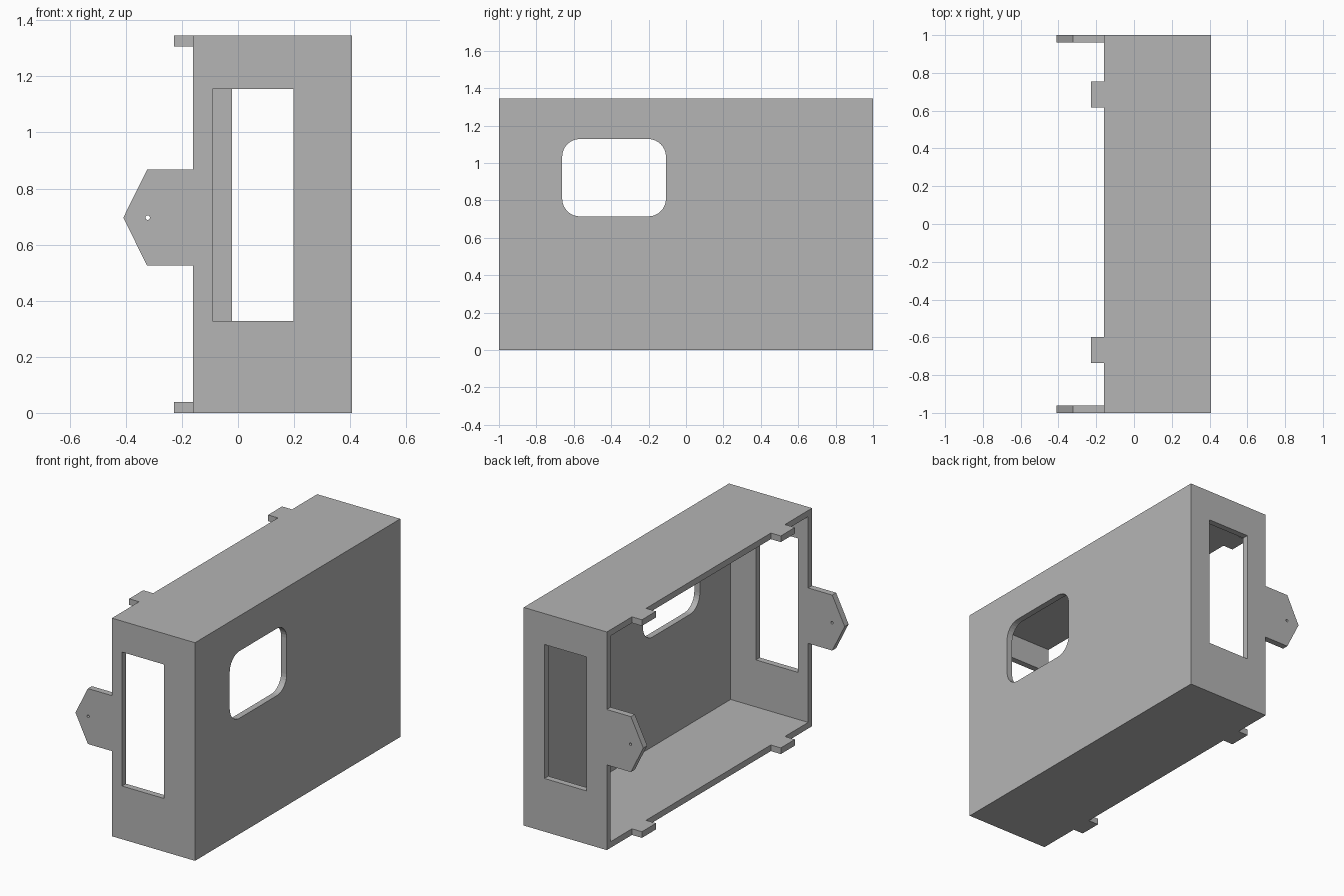
import bpy, bmesh, math

cube = bpy.data.objects.get("Cube")
if cube:
    bpy.data.objects.remove(cube, do_unlink=True)

grey = bpy.data.materials.new("plain grey")
grey.use_nodes = True
colour = (0.46, 0.46, 0.46, 1)
grey.diffuse_color = colour
grey.node_tree.nodes["Principled BSDF"].inputs["Base Color"].default_value = colour

BACK, FRONT, H, T = -0.16, 0.407, 1.345, 0.038   # open rim, closed face, height, wall
MID = 0.696                                      # height of the pointed tabs


def prism(name, outline, axis, lo, hi):
    """Extrude a 2D outline along one axis (0 = x, 1 = y, 2 = z)."""
    bm = bmesh.new()

    def vert(p, d):
        co = list(p)
        co.insert(axis, d)
        return bm.verts.new(co)

    face = bm.faces.new([vert(p, lo) for p in outline])
    moved = bmesh.ops.extrude_face_region(bm, geom=[face])["geom"]
    for v in moved:
        if isinstance(v, bmesh.types.BMVert):
            v.co[axis] = hi
    bmesh.ops.recalc_face_normals(bm, faces=bm.faces)
    mesh = bpy.data.meshes.new(name)
    bm.to_mesh(mesh)
    bm.free()
    mesh.materials.append(grey)
    obj = bpy.data.objects.new(name, mesh)
    bpy.context.collection.objects.link(obj)
    return obj


def rect(a0, a1, b0, b1):
    return [(a0, b0), (a1, b0), (a1, b1), (a0, b1)]


def rounded(a0, a1, b0, b1, r, steps=8):
    corners = [(a1 - r, b1 - r), (a0 + r, b1 - r), (a0 + r, b0 + r), (a1 - r, b0 + r)]
    return [(a + r * math.cos(t), b + r * math.sin(t))
            for i, (a, b) in enumerate(corners)
            for t in [math.pi / 2 * (i + k / steps) for k in range(steps + 1)]]


def circle(a, b, r, n=16):
    return [(a + r * math.cos(math.tau * i / n), b + r * math.sin(math.tau * i / n))
            for i in range(n)]


def cut(obj, cutters):
    """Subtract the cutters, then bake the result and discard them."""
    for c in cutters:
        c.hide_render = True
        mod = obj.modifiers.new("cut", 'BOOLEAN')
        mod.operation, mod.solver, mod.object = 'DIFFERENCE', 'EXACT', c
    deps = bpy.context.evaluated_depsgraph_get()
    mesh = bpy.data.meshes.new_from_object(obj.evaluated_get(deps))
    obj.modifiers.clear()
    obj.data = mesh
    for c in cutters:
        bpy.data.objects.remove(c, do_unlink=True)


# Hollow housing, open on one side, with a window in each end and one in the face
housing = prism("housing", rect(BACK, FRONT, 0, H), 1, -1, 1)
cut(housing, [
    prism("cavity_cutter", rect(BACK - 0.2, FRONT - T, T, H - T), 1, -1 + T, 1 - T),
    prism("front_window_cutter", rect(-0.091, 0.197, 0.328, 1.154), 1, -1.1, -0.9),
    prism("back_window_cutter", rect(-0.021, 0.265, 0.328, 1.154), 1, 0.9, 1.1),
    prism("face_window_cutter", rounded(-0.662, -0.107, 0.714, 1.128, 0.095), 0, 0.2, 0.6),
])

# Pointed tabs with a screw hole on both ends
pentagon = [(BACK, MID - 0.171), (-0.324, MID - 0.171), (-0.409, MID),
            (-0.324, MID + 0.171), (BACK, MID + 0.171)]
for name, lo, hi in (("front", -1, -1 + T), ("back", 1 - T, 1)):
    tab = prism(name + "_pointed_tab", pentagon, 1, lo, hi)
    cut(tab, [prism("hole_cutter", circle(-0.322, MID, 0.008), 1, lo - 0.1, hi + 0.1)])

# Small locating tabs on the top and bottom rims
for level, z in (("bottom", 0), ("top", H - T)):
    for end, y in (("front", -0.735), ("back", 0.618)):
        prism(f"{level}_{end}_clip", rect(-0.228, BACK, y, y + 0.137), 2, z, z + T)
